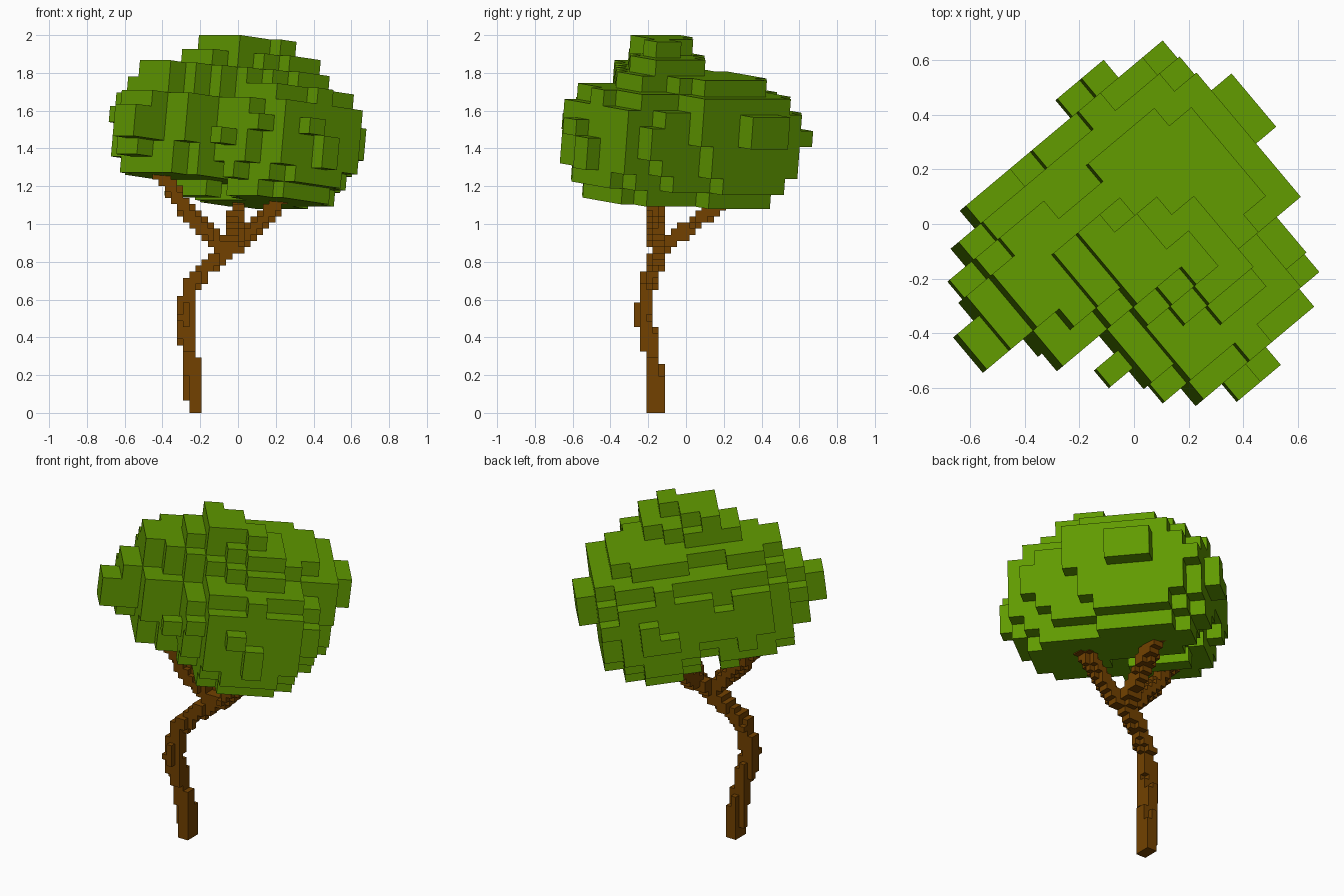
import bpy, bmesh, math, random
from mathutils import Vector, Matrix
from mathutils.geometry import intersect_point_line

if "Cube" in bpy.data.objects:
    bpy.data.objects.remove(bpy.data.objects["Cube"])
random.seed(4)


def make_material(name, rgb):
    mat = bpy.data.materials.new(name)
    mat.use_nodes = True
    mat.diffuse_color = (*rgb, 1)
    mat.node_tree.nodes["Principled BSDF"].inputs["Base Color"].default_value = (*rgb, 1)
    return mat


def voxel_object(name, cells, to_world, mat):
    """Mesh only the exposed sides of a set of grid cells."""
    bm = bmesh.new()
    corners = {}

    def corner(c):
        if c not in corners:
            corners[c] = bm.verts.new(to_world @ Vector(c))
        return corners[c]

    for cell in sorted(cells):
        for axis in range(3):
            for side in (0, 1):
                beside = list(cell)
                beside[axis] += 2 * side - 1
                if tuple(beside) in cells:
                    continue
                ring = []
                for a, b in ((0, 0), (1, 0), (1, 1), (0, 1)):
                    p = list(cell)
                    p[axis] += side
                    p[(axis + 1) % 3] += a
                    p[(axis + 2) % 3] += b
                    ring.append(corner(tuple(p)))
                bm.faces.new(ring if side else ring[::-1])
    mesh = bpy.data.meshes.new(name)
    bm.to_mesh(mesh)
    bm.free()
    mesh.materials.append(mat)
    obj = bpy.data.objects.new(name, mesh)
    bpy.context.collection.objects.link(obj)
    return obj


def grid_cells(nx, ny, nz):
    return ((i, j, k) for i in range(nx) for j in range(ny) for k in range(nz))


leaf_green = make_material("leaf_green", (0.119, 0.325, 0.0))
bark_brown = make_material("bark_brown", (0.168, 0.053, 0.0))

# Canopy: a turned, slightly leaning grid filled by overlapping blobs
canopy_grid = (Matrix.Translation((0, 0, 1.5))
               @ Matrix.Rotation(math.radians(40), 4, 'Z')
               @ Matrix.Rotation(math.radians(6.5), 4, 'Y')
               @ Matrix.Translation((-0.767, -0.742, -0.377))
               @ Matrix.Diagonal((0.1065, 0.085, 0.0854, 1)))
blobs = [  # centre, radii
    ((0.05, 0.03, 1.50), (0.52, 0.44, 0.33)),
    ((-0.28, -0.13, 1.50), (0.36, 0.35, 0.37)),
    ((0.24, -0.23, 1.43), (0.38, 0.39, 0.37)),
    ((0.09, 0.19, 1.43), (0.40, 0.41, 0.36)),
    ((0.02, -0.12, 1.59), (0.48, 0.28, 0.35)),
]
leaves = set()
for cell in grid_cells(12, 15, 10):
    p = canopy_grid @ (Vector(cell) + Vector((0.5, 0.5, 0.5)))
    depth = min(math.sqrt(sum(((p[a] - c[a]) / r[a]) ** 2 for a in range(3))) for c, r in blobs)
    # The underside is one layer higher on the low-numbered side
    raised = cell[2] == 0 and cell[0] < 5
    if depth < 1 + random.uniform(-0.04, 0.04) and not raised:
        leaves.add(cell)

# Single leaf blocks and the flat crown: first cell and size in cells
for start, size in (((0, 8, 3), (2, 2, 2)), ((3, 4, 3), (2, 1, 1)), ((11, 8, 4), (2, 3, 2)),
                    ((5, 6, 8), (2, 3, 2)), ((5, 9, 8), (1, 1, 2)), ((7, 5, 8), (1, 2, 2))):
    for cell in grid_cells(*size):
        leaves.add(tuple(s + c for s, c in zip(start, cell)))
voxel_object("canopy", leaves, canopy_grid, leaf_green)

# Trunk and branches: small upright blocks following bent paths
fork = (-0.08, -0.14, 0.85)
paths = {
    "trunk": (0.047, [(-0.225, -0.155, -0.02), (-0.23, -0.17, 0.18), (-0.258, -0.18, 0.33),
                      (-0.28, -0.225, 0.50), (-0.25, -0.20, 0.68), (-0.18, -0.175, 0.76), fork]),
    "left_limb": (0.043, [fork, (0.01, -0.15, 0.89), (0.09, -0.16, 0.97), (0.25, -0.17, 1.17)]),
    "right_limb": (0.043, [fork, (-0.15, -0.16, 0.94), (-0.24, -0.165, 1.03), (-0.43, -0.17, 1.30)]),
    "back_limb": (0.043, [fork, (-0.04, -0.08, 0.91), (-0.02, 0.04, 1.0), (0.02, 0.28, 1.20)]),
}
step = 0.0325
wood_grid = Matrix.Translation((-0.55, -0.34, 0)) @ Matrix.Diagonal((step, step, step, 1))
used = set()
for name, (radius, points) in paths.items():
    points = [Vector(p) for p in points]
    wood = set()
    for cell in grid_cells(30, 24, 41):
        p = wood_grid @ (Vector(cell) + Vector((0.5, 0.5, 0.5)))
        for a, b in zip(points, points[1:]):
            t = min(1, max(0, intersect_point_line(p, a, b)[1]))
            if (a.lerp(b, t) - p).length < radius:
                wood.add(cell)
    wood -= used
    used |= wood
    voxel_object(name, wood, wood_grid, bark_brown)
